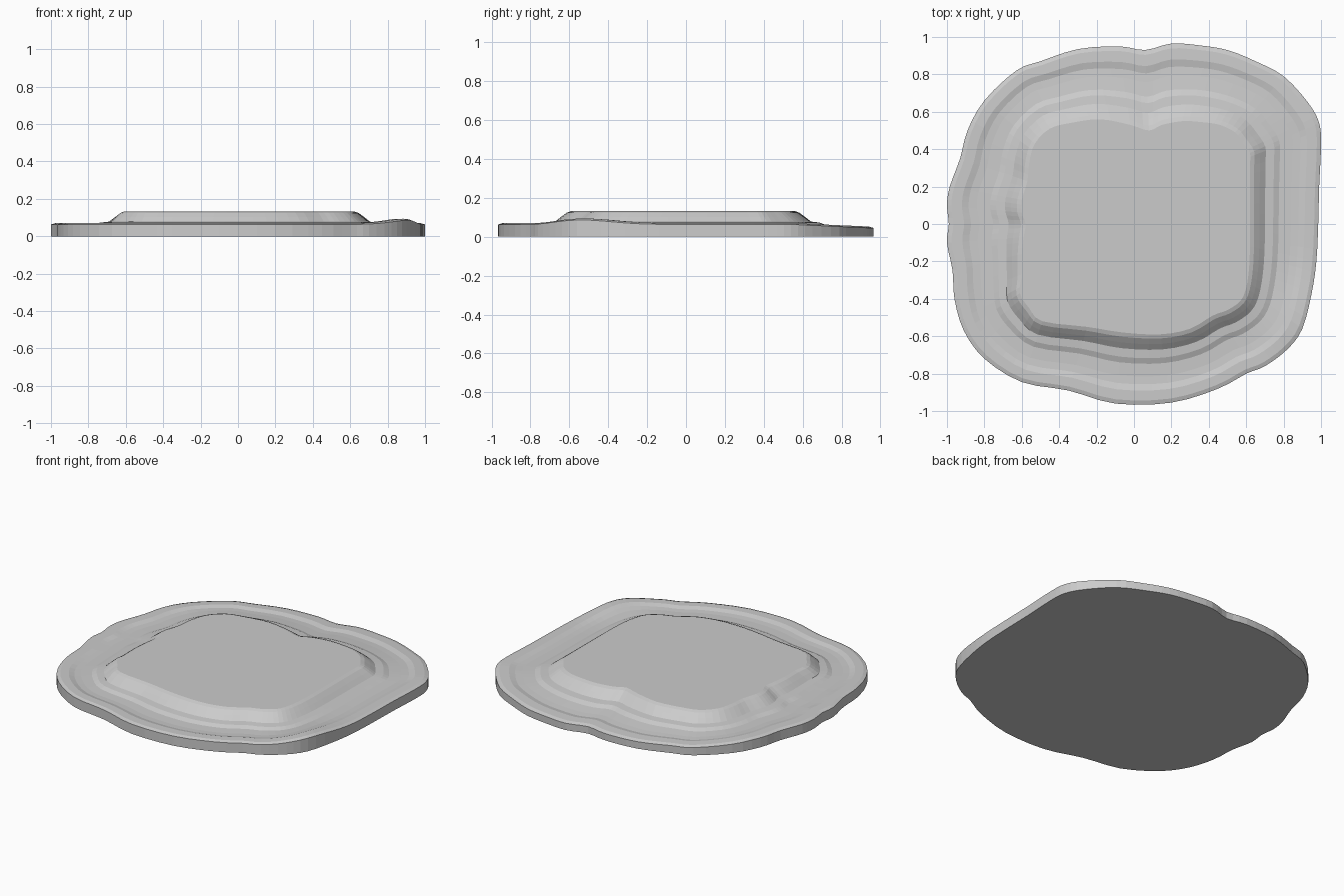
import bpy, bmesh, math
from mathutils import Vector

if "Cube" in bpy.data.objects:
    bpy.data.objects.remove(bpy.data.objects["Cube"])

# Outer outline and matching plateau outline, counter-clockwise from the right
OUTER = [(.985, 0), (.99, .2), (1, .42), (.99, .54), (.93, .65), (.8, .79), (.65, .87),
         (.5, .93), (.35, .955), (.2, .965), (.06, .93), (-.08, .95), (-.3, .935),
         (-.5, .87), (-.63, .82), (-.8, .66), (-.89, .5), (-.93, .35), (-.985, .2),
         (-1, .1), (-.99, 0), (-1, -.1), (-.97, -.25), (-.96, -.4), (-.91, -.57),
         (-.8, -.72), (-.6, -.845), (-.35, -.89), (-.1, -.96), (.2, -.955),
         (.45, -.88), (.6, -.8), (.7, -.76), (.82, -.67), (.9, -.56), (.95, -.37), (.975, -.2)]
INNER = [(.62, 0), (.62, .16), (.62, .31), (.62, .38), (.58, .44), (.54, .49), (.46, .53),
         (.36, .545), (.26, .55), (.15, .53), (.08, .5), (-.02, .53), (-.18, .56),
         (-.34, .54), (-.45, .51), (-.53, .43), (-.56, .33), (-.57, .23), (-.6, .13),
         (-.6, .06), (-.58, 0), (-.59, -.07), (-.6, -.16), (-.6, -.27), (-.61, -.37),
         (-.56, -.45), (-.49, -.52), (-.25, -.55), (-.06, -.58), (.14, -.59),
         (.3, -.56), (.42, -.49), (.5, -.46), (.57, -.41), (.6, -.34), (.615, -.24), (.62, -.12)]
# Profile from plateau edge to rim: (fraction outwards, height)
PROFILE = [(0, .132), (.06, .124), (.14, .102), (.22, .078), (.34, .073), (.42, .061),
           (.6, .059), (.71, .061), (.8, .07), (.94, .07), (1, .063)]


def smooth_loop(pts, steps=3):
    """Closed Catmull-Rom curve through the points."""
    p = [Vector(q) for q in pts]
    n, out = len(p), []
    for i in range(n):
        a, b, c, d = p[i - 1], p[i], p[(i + 1) % n], p[(i + 2) % n]
        for k in range(steps):
            t = k / steps
            out.append(.5 * (2 * b + (c - a) * t + (2 * a - 5 * b + 4 * c - d) * t * t
                             + (3 * b - a - 3 * c + d) * t ** 3))
    return out


def rim_offset(p):
    """Rim sinks towards the back and swells at the front right."""
    back = max(0, min(1, (p.y - .55) / .4))
    bump = math.exp(-((p.x - .88) / .17) ** 2 - ((p.y + .52) / .22) ** 2)
    return -.018 * back + .024 * bump


outer, inner = smooth_loop(OUTER), smooth_loop(INNER)
n = len(outer)
bm = bmesh.new()
rings = []
for t, z in PROFILE:
    ring = []
    for o, i in zip(outer, inner):
        p = i.lerp(o, t)
        w = max(0, min(1, (t - .35) / .35))
        ring.append(bm.verts.new((p.x, p.y, z + w * rim_offset(p))))
    rings.append(ring)
rings.append([bm.verts.new((o.x, o.y, 0)) for o in outer])

# Sloped terraces and side wall
for a, b in zip(rings, rings[1:]):
    for k in range(n):
        j = (k + 1) % n
        bm.faces.new((a[k], b[k], b[j], a[j]))
# Flat plateau and underside
bm.faces.new(rings[0])
bm.faces.new(rings[-1][::-1])
bmesh.ops.recalc_face_normals(bm, faces=bm.faces)

mesh = bpy.data.meshes.new("stone_slab")
bm.to_mesh(mesh)
bm.free()
slab = bpy.data.objects.new("stone_slab", mesh)
bpy.context.collection.objects.link(slab)
